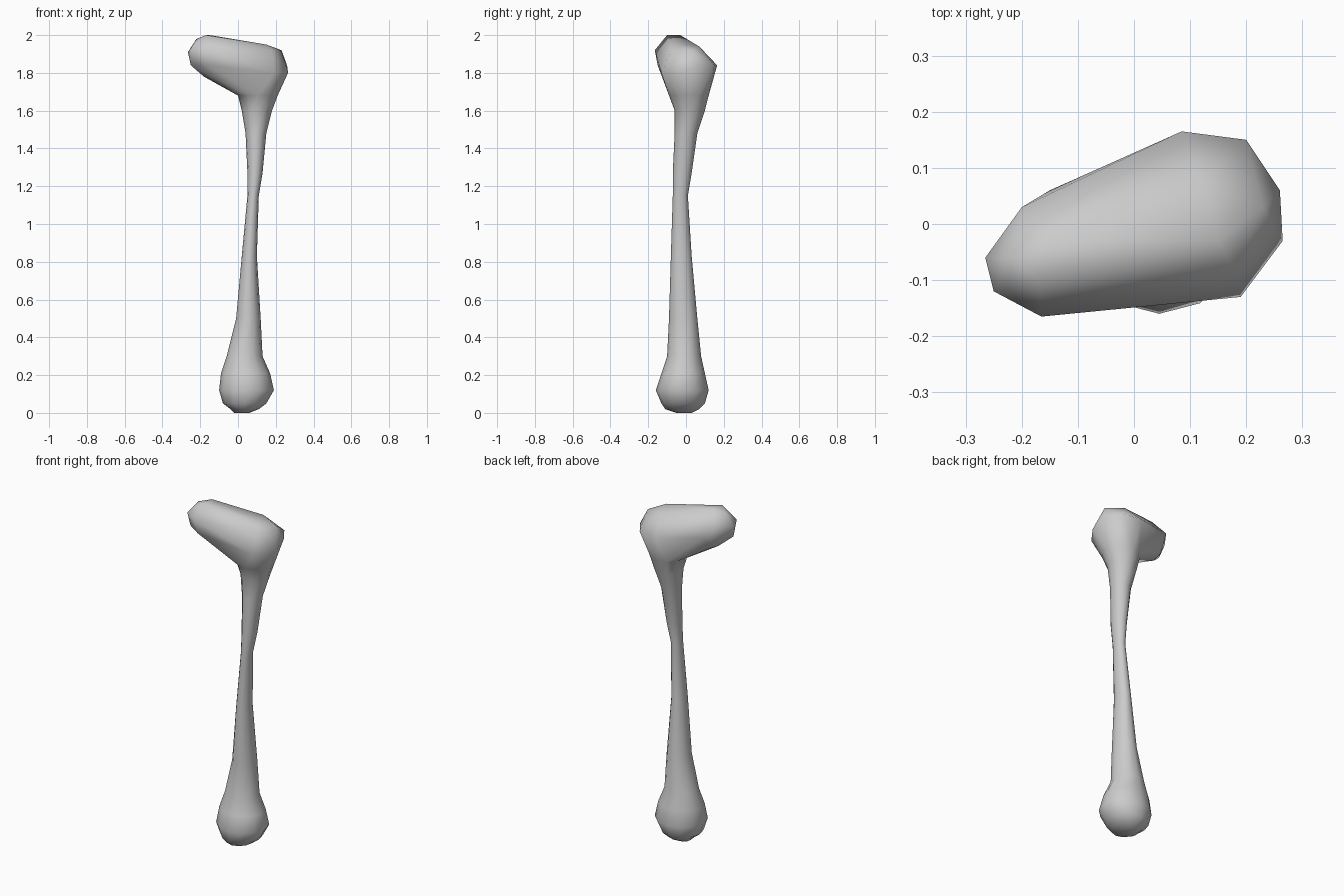
import bpy, bmesh, math
from mathutils import Vector

cube = bpy.data.objects.get("Cube")
if cube:
    bpy.data.objects.remove(cube, do_unlink=True)

SIDES = 12

# Shaft sections: height, x min, x max, y min, y max
SECTIONS = [
    (0.00, -0.02, 0.06, -0.05, 0.03),
    (0.02, -0.04, 0.11, -0.11, 0.07),
    (0.05, -0.08, 0.15, -0.13, 0.10),
    (0.12, -0.1, 0.19, -0.16, 0.12),
    (0.21, -0.09, 0.17, -0.13, 0.1),
    (0.3, -0.06, 0.13, -0.1, 0.08),
    (0.5, -0.01, 0.12, -0.09, 0.06),
    (0.83, 0.02, 0.1, -0.08, 0.03),
    (1.15, 0.05, 0.11, -0.07, 0.01),
    (1.27, 0.05, 0.13, -0.07, 0.03),
    (1.48, 0.04, 0.15, -0.06, 0.06),
    (1.6, 0.02, 0.18, -0.06, 0.1),
    (1.68, 0, 0.21, -0.09, 0.12),
]

# Corners of the ball and of the outer knob, wrapped by one convex skin
BALL = [
    (-0.17, -0.1, 2), (-0.15, -0.03, 2), (-0.22, -0.06, 1.98),
    (-0.265, -0.06, 1.91), (-0.25, -0.12, 1.93), (-0.25, -0.09, 1.84),
    (-0.2, 0.03, 1.92), (-0.165, -0.165, 1.92), (-0.16, -0.15, 1.84),
    (-0.15, 0.06, 1.86), (-0.18, -0.05, 1.78), (-0.17, 0.02, 1.79),
]
KNOB = [
    (0.15, -0.03, 1.95), (0.12, 0.07, 1.94), (0.23, 0.03, 1.92),
    (0.18, -0.08, 1.92), (0.19, -0.13, 1.8), (0.265, -0.03, 1.8),
    (0.26, 0.06, 1.84), (0.2, 0.15, 1.84), (0.085, 0.165, 1.84),
    (0.02, 0.12, 1.84),
]


def ring(bm, z, x0, x1, y0, y1):
    """Add one rounded cross-section and return its vertices."""
    verts = []
    for i in range(SIDES):
        a = math.tau * i / SIDES
        x = (x0 + x1) / 2 + (x1 - x0) / 2 * math.cos(a)
        y = (y0 + y1) / 2 + (y1 - y0) / 2 * math.sin(a)
        verts.append(bm.verts.new((x, y, z)))
    return verts


bm = bmesh.new()

# Lower joint and shaft
rings = [ring(bm, *s) for s in SECTIONS]
bm.faces.new(rings[0][::-1])
for low, high in zip(rings, rings[1:]):
    for i in range(SIDES):
        j = (i + 1) % SIDES
        bm.faces.new((low[i], low[j], high[j], high[i]))

# Upper joint grows out of the last shaft section
top = set(rings[-1])
corners = [bm.verts.new(Vector(p)) for p in BALL + KNOB]
bmesh.ops.convex_hull(bm, input=corners + rings[-1], use_existing_faces=False)
inner = [f for f in bm.faces if all(v in top for v in f.verts)]
bmesh.ops.delete(bm, geom=inner, context="FACES")
bmesh.ops.delete(bm, geom=[e for e in bm.edges if not e.link_faces], context="EDGES")
bmesh.ops.delete(bm, geom=[v for v in bm.verts if not v.link_faces], context="VERTS")
bmesh.ops.recalc_face_normals(bm, faces=bm.faces[:])

mesh = bpy.data.meshes.new("thigh_bone")
bm.to_mesh(mesh)
bm.free()
bone = bpy.data.objects.new("thigh_bone", mesh)
bpy.context.collection.objects.link(bone)

# Plain grey bone colour
mat = bpy.data.materials.new("bone_grey")
mat.use_nodes = True
colour = (0.6, 0.6, 0.6, 1)
mat.diffuse_color = colour
mat.node_tree.nodes["Principled BSDF"].inputs["Base Color"].default_value = colour
mesh.materials.append(mat)

# Soft shading with the hardest corners kept
bpy.ops.object.select_all(action="DESELECT")
bone.select_set(True)
bpy.context.view_layer.objects.active = bone
bpy.ops.object.shade_smooth_by_angle(angle=math.radians(50))
